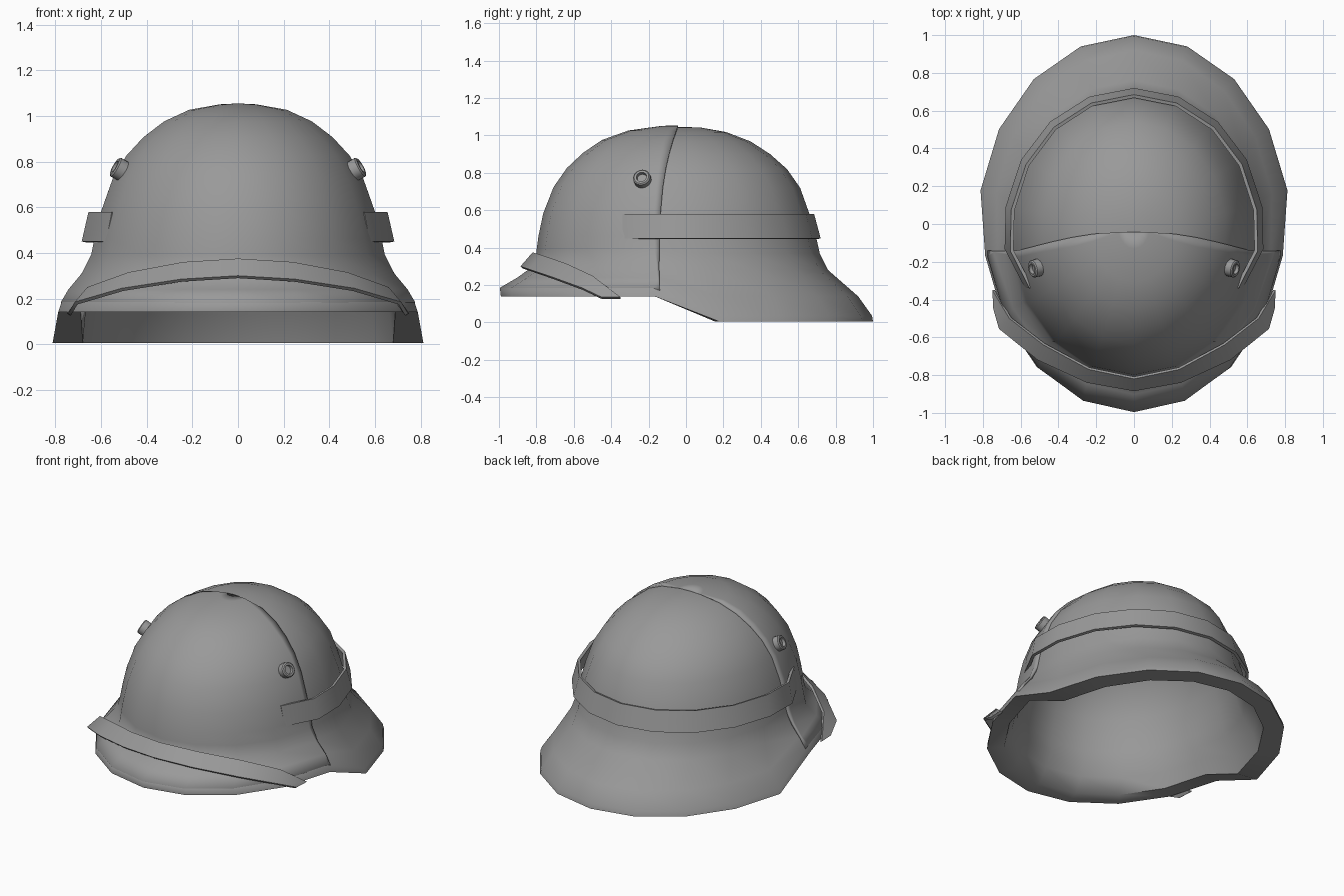
import bpy, bmesh
from math import sin, cos, radians
from mathutils import Vector

if "Cube" in bpy.data.objects:
    bpy.data.objects.remove(bpy.data.objects["Cube"])

grey = bpy.data.materials.new("matte_grey")
grey.use_nodes = True
grey.diffuse_color = (0.32, 0.32, 0.32, 1)
grey.node_tree.nodes["Principled BSDF"].inputs["Base Color"].default_value = (0.32, 0.32, 0.32, 1)
SEGMENTS = 18

# Shell levels: back half width, front half width, front reach, back reach, front z, back z
OUTER = [
    (.825, .80, .99, 1.0, .14, .005), (.815, .785, .995, .995, .185, .035),
    (.74, .735, .90, .92, .24, .14), (.67, .67, .80, .76, .31, .28),
    (.645, .645, .79, .715, .39, .37), (.63, .63, .78, .695, .46, .46),
    (.60, .60, .755, .66, .58, .58), (.55, .55, .70, .61, .72, .72),
    (.49, .49, .63, .54, .82, .82), (.415, .415, .545, .45, .90, .90),
    (.325, .325, .445, .345, .968, .968), (.215, .215, .305, .215, 1.018, 1.018),
    (.08, .08, .13, .08, 1.042, 1.042)]
INNER = [
    (.20, .20, .29, .195, .998, .998), (.395, .395, .525, .43, .88, .88),
    (.53, .53, .68, .585, .71, .71), (.575, .575, .73, .635, .58, .58),
    (.605, .605, .755, .67, .46, .46), (.62, .62, .765, .69, .385, .365),
    (.64, .64, .775, .725, .31, .27), (.675, .67, .82, .83, .23, .13),
    (.69, .70, .88, .885, .14, .005)]


def finish(name, bm, angle):
    mesh = bpy.data.meshes.new(name)
    bm.to_mesh(mesh)
    bm.free()
    mesh.materials.append(grey)
    ob = bpy.data.objects.new(name, mesh)
    bpy.context.collection.objects.link(ob)
    bpy.ops.object.select_all(action='DESELECT')
    ob.select_set(True)
    bpy.context.view_layer.objects.active = ob
    bpy.ops.object.shade_smooth_by_angle(angle=radians(angle))
    return ob


def level_point(level, degrees):
    # Angle runs from the back of the helmet round to the front
    ab, af, front, back, zf, zb = level
    t = radians(degrees)
    w = min(max((min(degrees, 360 - degrees) - 80) / 20, 0), 1)
    y = (back - front) / 2 + cos(t) * (back + front) / 2
    return Vector(((ab + (af - ab) * w) * sin(t), y, zb + (zf - zb) * w))


def loft(levels, start=None, end=None):
    bm = bmesh.new()
    rings = [[bm.verts.new(level_point(lv, i * 360 / SEGMENTS)) for i in range(SEGMENTS)]
             for lv in levels]
    for r0, r1 in zip(rings, rings[1:]):
        for i in range(SEGMENTS):
            j = (i + 1) % SEGMENTS
            bm.faces.new((r0[i], r0[j], r1[j], r1[i]))
    for ring, tip in ((rings[0], start), (rings[-1], end)):
        if tip:
            v = bm.verts.new(tip)
            for i in range(SEGMENTS):
                bm.faces.new((ring[i], ring[(i + 1) % SEGMENTS], v))
    bmesh.ops.recalc_face_normals(bm, faces=bm.faces)
    return bm


def strap(name, lower, upper, thickness):
    # Flat strip given real thickness so its long edges stay crisp
    bm = bmesh.new()
    lo = [bm.verts.new(p) for p in lower]
    up = [bm.verts.new(p) for p in upper]
    for i in range(len(lo) - 1):
        bm.faces.new((lo[i], lo[i + 1], up[i + 1], up[i]))
    bm.normal_update()
    lo_in = [bm.verts.new(v.co - v.normal * thickness) for v in lo]
    up_in = [bm.verts.new(v.co - v.normal * thickness) for v in up]
    loop = (lo, up, up_in, lo_in)
    for k in range(1, 4):
        a, b = loop[k], loop[(k + 1) % 4]
        for i in range(len(lo) - 1):
            bm.faces.new((a[i], a[i + 1], b[i + 1], b[i]))
    for i in (0, -1):
        bm.faces.new([row[i] for row in loop])
    bmesh.ops.recalc_face_normals(bm, faces=bm.faces)
    finish(name, bm, 30)


def mirrored(points):
    # Points start on the centre line and run to the model's left
    return [(-x, y, z) for x, y, z in reversed(points[1:])] + points


# Main shell with thick rim and hollow inside
finish("helmet_shell", loft(INNER + OUTER, (0, -.04, 1.022), (0, -.025, 1.046)), 65)


# Front panel overlapping the shell, ending in a curved seam
def seam(z):
    return -.14 + .10 * max(0, (z - .3) / .75) ** 3


bm = loft(OUTER[1:], None, (0, -.025, 1.046))
for v in bm.verts:
    v.co.y -= seam(v.co.z)
bmesh.ops.bisect_plane(bm, geom=bm.verts[:] + bm.edges[:] + bm.faces[:],
                       plane_co=(0, 0, 0), plane_no=(0, 1, 0), clear_outer=True)
for v in bm.verts:
    v.co.y += seam(v.co.z)
    flare = max(0, 1 - abs(v.co.z - .28) / .1) * max(0, 1 - abs(v.co.y + .14) / .35)
    fade = min(1, max(.1, (v.co.z - .2) / .2))
    outward = v.co - Vector((0, -.05, min(v.co.z, .35)))
    v.co += outward.normalized() * (.009 * fade + .03 * flare)
panel = finish("front_panel", bm, 65)
mod = panel.modifiers.new("thickness", 'SOLIDIFY')
mod.thickness = .015
mod.offset = -1

# Band round the back and sides, its ends tucked into the shell
angles = [113, 97, 80, 60, 40, 20, 0]
angles += [360 - a for a in reversed(angles[:-1])]


def band(level):
    pts = [level_point(level, a) for a in angles]
    for p in (pts[0], pts[-1]):
        p.x *= .91
    return pts


strap("rear_band", band((.69, .69, .80, .72, .45, .45)),
      band((.66, .66, .79, .685, .58, .58)), .018)

# Strap resting across the front brim
strap("front_strap",
      mirrored([(0, -.885, .30), (.25, -.84, .285), (.51, -.72, .245), (.715, -.555, .185), (.745, -.45, .135)]),
      mirrored([(0, -.82, .375), (.24, -.77, .36), (.48, -.64, .315), (.66, -.50, .25), (.75, -.35, .135)]),
      .016)

# Hollow vent studs on both sides
for side, label in ((1, "left"), (-1, "right")):
    bm = bmesh.new()
    rings = []
    for r, h in ((.047, -.04), (.047, .012), (.040, .018), (.028, .018), (.026, 0)):
        rings.append([bm.verts.new((r * cos(radians(i * 22.5)), r * sin(radians(i * 22.5)), h))
                      for i in range(16)])
    for r0, r1 in zip(rings, rings[1:]):
        for i in range(16):
            j = (i + 1) % 16
            bm.faces.new((r0[i], r0[j], r1[j], r1[i]))
    bm.faces.new(rings[-1])
    axis = Vector((.85 * side, -.2, .48))
    bm.transform(axis.to_track_quat('Z', 'Y').to_matrix().to_4x4())
    bmesh.ops.translate(bm, verts=bm.verts, vec=(.525 * side, -.235, .77))
    finish(label + "_vent_stud", bm, 40)
